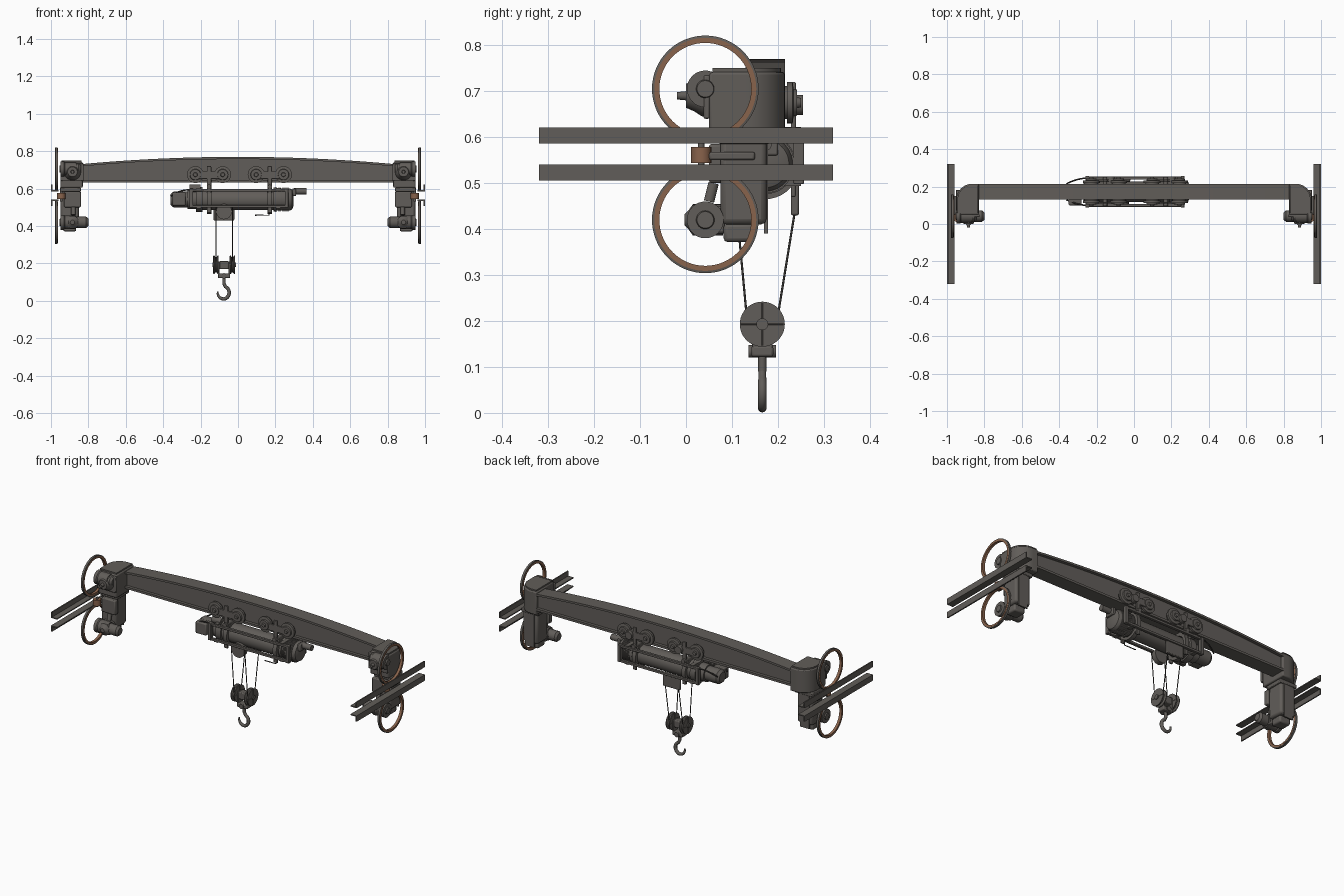
import bpy, bmesh, math
from mathutils import Vector

if "Cube" in bpy.data.objects:
    bpy.data.objects.remove(bpy.data.objects["Cube"])


def material(name, rgb):
    m = bpy.data.materials.new(name)
    m.use_nodes = True
    m.diffuse_color = (*rgb, 1)
    m.node_tree.nodes["Principled BSDF"].inputs["Base Color"].default_value = (*rgb, 1)
    return m


STEEL = material("dark steel", (0.12, 0.11, 0.10))
RUST = material("rust brown", (0.25, 0.125, 0.072))
ROPE = material("black rope", (0.04, 0.037, 0.034))
AXES = {"x": Vector((1, 0, 0)), "y": Vector((0, 1, 0)), "z": Vector((0, 0, 1))}


def finish(name, bm, mat, bevel=0):
    bmesh.ops.recalc_face_normals(bm, faces=bm.faces)
    me = bpy.data.meshes.new(name)
    bm.to_mesh(me)
    bm.free()
    me.materials.append(mat)
    me.shade_smooth()
    me.set_sharp_from_angle(angle=math.radians(35))
    ob = bpy.data.objects.new(name, me)
    bpy.context.collection.objects.link(ob)
    if bevel:
        mod = ob.modifiers.new("soft edges", "BEVEL")
        mod.width, mod.segments = bevel, 2
    return ob


def prism(name, pts, axis, a, b, mat=STEEL, bevel=0):
    """Extrude a 2D outline along an axis from a to b."""
    place = {"x": lambda u, v, t: (t, u, v), "y": lambda u, v, t: (u, t, v),
             "z": lambda u, v, t: (u, v, t)}[axis]
    bm = bmesh.new()
    lo, hi = ([bm.verts.new(place(u, v, t)) for u, v in pts] for t in (a, b))
    bm.faces.new(lo)
    bm.faces.new(hi)
    for i in range(len(pts)):
        j = (i + 1) % len(pts)
        bm.faces.new((lo[i], lo[j], hi[j], hi[i]))
    return finish(name, bm, mat, bevel)


def box(name, x, y, z, mat=STEEL, bevel=0):
    pts = [(x[0], y[0]), (x[1], y[0]), (x[1], y[1]), (x[0], y[1])]
    return prism(name, pts, "z", z[0], z[1], mat, bevel)


def turned(name, axis, origin, profile, mat=STEEL, n=32, ring=False):
    """Revolve (position, radius) pairs about an axis; ring closes the loop."""
    rot = AXES["z"].rotation_difference(AXES[axis])
    sign = 1 if (rot @ AXES["z"]).dot(AXES[axis]) > 0 else -1
    bm = bmesh.new()
    rows = []
    for p, r in profile:
        rows.append([bm.verts.new(Vector(origin) + rot @ Vector(
            (r * math.cos(k * math.tau / n), r * math.sin(k * math.tau / n), sign * p)))
            for k in range(n)])
    for a, b in zip(rows, rows[1:] + ([rows[0]] if ring else [])):
        for k in range(n):
            j = (k + 1) % n
            bm.faces.new((a[k], a[j], b[j], b[k]))
    if not ring:
        bm.faces.new(rows[0])
        bm.faces.new(rows[-1])
    return finish(name, bm, mat)


def rod(name, axis, origin, length, r, mat=STEEL, n=24):
    return turned(name, axis, origin, [(0, r), (length, r)], mat, n)


def tube(name, pts, r, mat=ROPE, radii=None, smooth=False):
    cu = bpy.data.curves.new(name, "CURVE")
    cu.dimensions = "3D"
    cu.bevel_depth, cu.bevel_resolution, cu.use_fill_caps = r, 3, True
    sp = cu.splines.new("NURBS" if smooth else "POLY")
    sp.points.add(len(pts) - 1)
    for i, p in enumerate(pts):
        sp.points[i].co = (*p, 1)
        sp.points[i].radius = radii[i] if radii else 1
    if smooth:
        sp.use_endpoint_u, sp.order_u = True, 3
    cu.materials.append(mat)
    ob = bpy.data.objects.new(name, cu)
    bpy.context.collection.objects.link(ob)
    return ob


# Arched main girder: web between two flanges
def crown(x):
    return 0.77 - 0.04 * (x / 0.85) ** 2


xs = [-0.85 + 1.7 * i / 24 for i in range(25)]
top = [(x, crown(x)) for x in xs]
under = [(x, z - 0.012) for x, z in top]
prism("girder_top_flange", top + under[::-1], "y", 0.13, 0.215)
prism("girder_web", under + [(0.85, 0.64), (-0.85, 0.64)], "y", 0.147, 0.198)
box("girder_bottom_flange", (-0.85, 0.85), (0.13, 0.215), (0.633, 0.646))

# End carriages, wheels and rails on both sides
for s, side in ((1, "left"), (-1, "right")):
    def sx(a, b):
        return tuple(sorted((s * a, s * b)))

    # Curved end housing that turns the girder forward
    arc = [(s * (0.865 + 0.085 * math.sin(t)), 0.13 + 0.085 * math.cos(t))
           for t in [math.pi / 2 * i / 10 for i in range(11)]]
    plan = [(s * 0.83, 0.215)] + arc + [(s * 0.95, 0.05), (s * 0.83, 0.05)]
    prism(side + "_end_housing", plan, "z", 0.605, 0.742, bevel=0.006)
    cap = [(0.89 * s + (x - 0.89 * s) * 0.9, 0.13 + (y - 0.13) * 0.9) for x, y in plan]
    prism(side + "_housing_cover", cap, "z", 0.74, 0.75)
    box(side + "_housing_front_plate", sx(0.825, 0.95), (0.038, 0.052), (0.64, 0.735), bevel=0.004)

    # Lower column and foot
    box(side + "_lower_column", sx(0.85, 0.948), (0.075, 0.175), (0.41, 0.61), bevel=0.012)
    box(side + "_column_foot", sx(0.865, 0.935), (0.082, 0.15), (0.372, 0.412), bevel=0.008)
    box(side + "_column_rear_plate", sx(0.87, 0.93), (0.17, 0.178), (0.39, 0.6))
    box(side + "_column_bracket", sx(0.84, 0.93), (0.05, 0.08), (0.5, 0.585), bevel=0.006)
    box(side + "_column_flange", sx(0.84, 0.952), (0.07, 0.182), (0.585, 0.607), bevel=0.004)

    for level, z, start in (("upper", 0.705, 0.84), ("lower", 0.42, 0.8)):
        # Running wheel rim, tread, hub and drive
        c = (s * 0.971, 0.042, z)
        turned(f"{side}_{level}_wheel_rim", "x", c,
               [(-0.008, 0.1), (0.008, 0.1), (0.008, 0.111), (-0.008, 0.111)], RUST, 64, True)
        turned(f"{side}_{level}_wheel_tread", "x", c,
               [(-0.0075, 0.11), (0.0075, 0.11), (0.006, 0.116), (-0.006, 0.116)], STEEL, 64, True)
        hub = [(start, 0.02), (start + 0.012, 0.03), (0.865, 0.03), (0.865, 0.036), (0.925, 0.036),
               (0.93, 0.04), (0.948, 0.04), (0.948, 0.02), (0.955, 0.018)]
        turned(f"{side}_{level}_wheel_hub", "x", (0, 0.042, z), [(s * p, r) for p, r in hub])
        box(f"{side}_{level}_axle_box", sx(0.86, 0.925), (0.02, 0.085), (z - 0.03, z + 0.03), bevel=0.006)
    turned(side + "_drive_motor", "y", (s * 0.885, 0, 0.69),
           [(0.06, 0.045), (0.035, 0.045), (0.018, 0.034), (0, 0.026), (0, 0.01), (-0.02, 0.008)])
    turned(side + "_lower_motor", "y", (s * 0.885, 0, 0.42),
           [(0.08, 0.034), (0.015, 0.034), (0.005, 0.02), (-0.003, 0.012)])
    tube(side + "_brake_lever", [(s * 0.88, 0.05, 0.46), (s * 0.88, 0.06, 0.5)], 0.012, STEEL)

    # Horizontal guide roller on its arm
    rod(side + "_guide_roller", "z", (s * 0.945, 0.033, 0.544), 0.034, 0.022, RUST)
    rod(side + "_guide_pin", "z", (s * 0.945, 0.033, 0.532), 0.056, 0.007)
    box(side + "_guide_arm", sx(0.925, 0.962), (0.05, 0.15), (0.55, 0.568), bevel=0.005)

    # Angle-section rails: outer lip and running leg
    for level, edge, far in (("upper", 0.586, 0.621), ("lower", 0.541, 0.506)):
        d = 0.006 if far > edge else -0.006
        outline = [(s * 0.96, edge), (s, edge), (s, far), (s * 0.993, far),
                   (s * 0.993, edge + d), (s * 0.96, edge + d)]
        prism(f"{side}_{level}_rail", outline, "y", -0.32, 0.32)

# Trolley: paired wheels on both sides of the bottom flange
for cx, name in ((-0.155, "right"), (0.17, "left")):
    for y, out, face in ((0.125, -1, "front"), (0.22, 1, "back")):
        for dx in (-0.073, 0.073):
            turned(f"trolley_wheel_{name}_{face}", "y", (cx + dx, y, 0.675),
                   [(-out * 0.012, 0.036), (0, 0.036), (0, 0.045), (out * 0.012, 0.045),
                    (out * 0.014, 0.03), (out * 0.022, 0.028), (out * 0.022, 0.012), (out * 0.03, 0.01)])
        yy = sorted((y + out * 0.008, y + out * 0.019))
        box(f"trolley_plate_{name}_{face}", (cx - 0.075, cx + 0.075), yy, (0.652, 0.692), bevel=0.003)
        box(f"hanger_{name}_{face}", (cx - 0.012, cx + 0.012), yy, (0.47, 0.72), bevel=0.003)
    rod(f"hanger_pin_{name}", "y", (cx, 0.095, 0.61), 0.155, 0.012)
    rod(f"trolley_motor_{name}", "y", (cx + 0.03, 0.2, 0.67), 0.055, 0.022)
    turned(f"drum_collar_{name}", "x", (cx, 0.172, 0.54),
           [(-0.012, 0.058), (0.012, 0.058), (0.012, 0.075), (-0.012, 0.075)], n=40, ring=True)

# Hoist drum with gearbox and motor ends
turned("hoist_drum", "x", (0, 0.172, 0.54),
       [(-0.2, 0.055), (0.2, 0.055)], n=40)
turned("hoist_motor", "x", (0, 0.172, 0.542),
       [(0.19, 0.064), (0.205, 0.066), (0.205, 0.06), (0.275, 0.06), (0.29, 0.052), (0.298, 0.03)], n=40)
turned("hoist_gearbox", "x", (0, 0.172, 0.542),
       [(-0.19, 0.066), (-0.225, 0.066), (-0.225, 0.05), (-0.27, 0.05), (-0.27, 0.042),
        (-0.345, 0.042), (-0.36, 0.03)], n=40)
for k in range(9):
    turned("motor_cooling_fin", "x", (0.213 + k * 0.007, 0.172, 0.542),
           [(0, 0.058), (0.003, 0.058), (0.003, 0.064), (0, 0.064)], ring=True)
box("gearbox_terminal_box", (-0.35, -0.28), (0.1, 0.15), (0.51, 0.58), bevel=0.006)
box("motor_terminal_box", (0.29, 0.31), (0.14, 0.2), (0.56, 0.6), bevel=0.004)
rod("limit_switch", "x", (0.3, 0.17, 0.586), 0.066, 0.017)
rod("gearbox_small_motor", "x", (-0.26, 0.14, 0.602), 0.06, 0.02)

# Long frame bars around the drum
for y in (0.1, 0.245):
    for z in (0.505, 0.592):
        box("hoist_frame_bar", (-0.25, 0.27), (y - 0.008, y + 0.008), (z - 0.007, z + 0.007), bevel=0.002)
    for x in (-0.25, 0.26):
        box("hoist_frame_end", (x - 0.01, x + 0.01), (y - 0.012, y + 0.012), (0.498, 0.6), bevel=0.003)
    tube("power_cable", [(-0.25, y, 0.592), (-0.3, y, 0.6), (-0.36, 0.172 + (y - 0.172) * 0.6, 0.56)],
         0.004, smooth=True)
for z in (0.5, 0.597):
    for x in (-0.21, 0.215):
        box("hoist_cross_bar", (x - 0.012, x + 0.012), (0.095, 0.25), (z - 0.006, z + 0.006))
rod("rope_guide_sheave", "y", (-0.075, 0.105, 0.478), 0.03, 0.042, n=32)
box("rope_anchor", (-0.13, -0.02), (0.228, 0.246), (0.43, 0.51), bevel=0.004)
tube("limit_rod", [(0.165, 0.12, 0.48), (0.165, 0.12, 0.458), (0.09, 0.12, 0.458)], 0.003)

# Ropes from drum to hook block
for x in (-0.118, -0.03):
    tube("front_rope", [(x, 0.105, 0.5), (x, 0.133, 0.2)], 0.0025)
    tube("back_rope", [(x, 0.242, 0.47), (x, 0.198, 0.2)], 0.0025)

# Hook block: two sheaves on an axle, side plates and crosshead
hx, hy = -0.075, 0.166
for x in (-0.118, -0.03):
    turned("block_sheave", "x", (x, hy, 0.193),
           [(-0.013, 0.049), (-0.008, 0.049), (-0.003, 0.04), (0.003, 0.04), (0.008, 0.049), (0.013, 0.049)], n=40)
    for t in (0, math.pi / 2):
        c, d = math.cos(t) * 0.046, math.sin(t) * 0.046
        for dx in (-0.013, 0.013):
            tube("sheave_rib", [(x + dx, hy - c, 0.193 - d), (x + dx, hy + c, 0.193 + d)], 0.0015, STEEL)
rod("block_axle", "x", (-0.137, hy, 0.193), 0.126, 0.013)
box("block_yoke", (-0.1, -0.05), (hy - 0.022, hy + 0.022), (0.17, 0.212), bevel=0.005)
for x in (-0.103, -0.047):
    box("block_side_plate", (x - 0.004, x + 0.004), (hy - 0.022, hy + 0.022), (0.125, 0.21), bevel=0.002)
rod("block_crosshead", "y", (hx, hy - 0.03, 0.134), 0.06, 0.014)
box("crosshead_body", (-0.108, -0.042), (hy - 0.024, hy + 0.024), (0.122, 0.146), bevel=0.005)

# Hook: shank running into a tapering curl
rod("hook_shank", "z", (hx, hy, 0.09), 0.04, 0.009)
curl = [(hx, hy, 0.105), (hx, hy, 0.092)]
curl += [(hx - 0.003 + 0.031 * math.cos(a), hy, 0.044 + 0.034 * math.sin(a))
         for a in [math.radians(70 - 20 * i) for i in range(14)]]
sizes = [0.9, 0.9] + [0.95 + 0.1 * math.sin(i / 13 * math.pi) - 0.5 * (i / 13) ** 4 for i in range(14)]
tube("hook", curl, 0.0095, STEEL, sizes)
